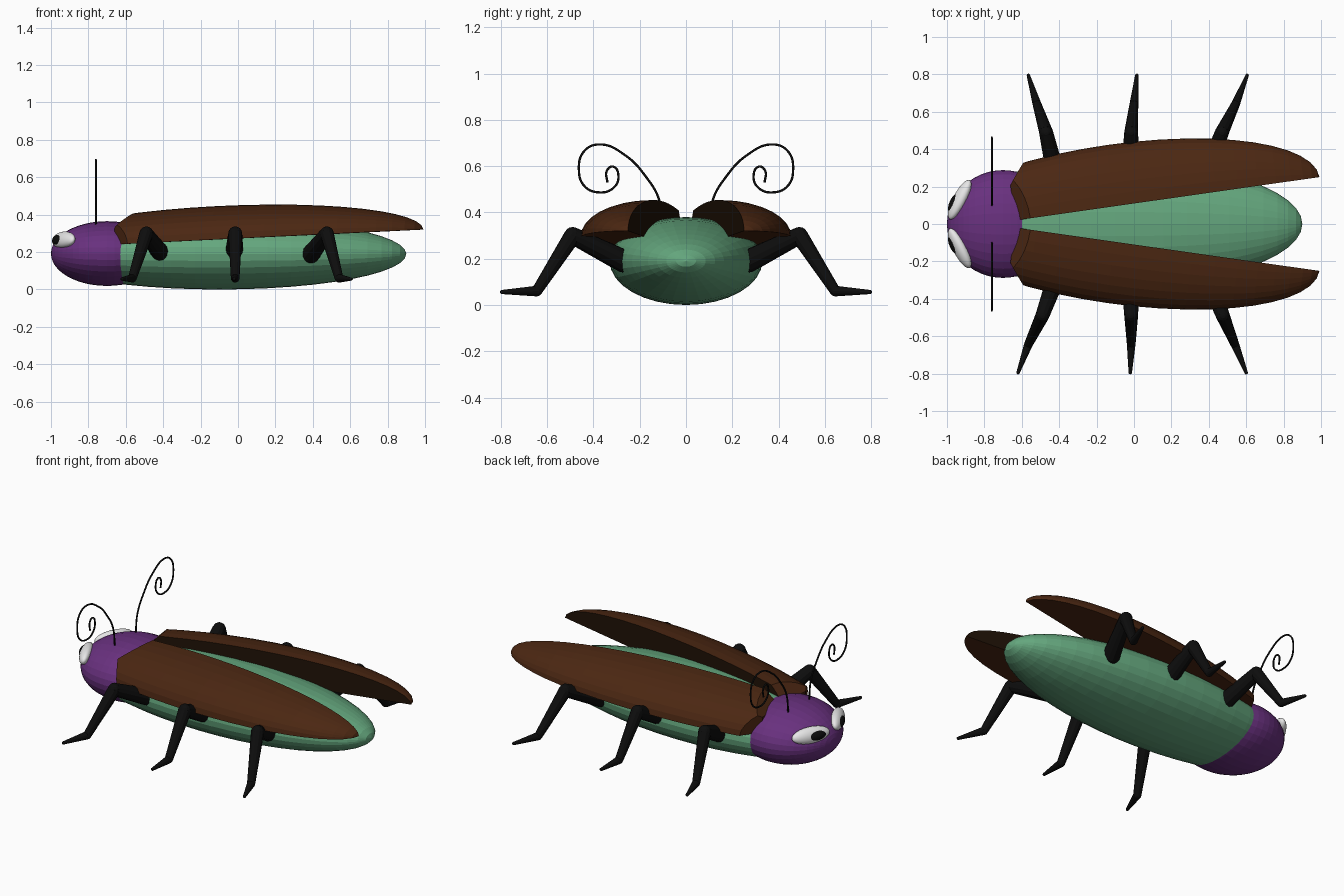
import bpy, bmesh, math
from mathutils import Vector, Matrix

cube = bpy.data.objects.get("Cube")
if cube:
    bpy.data.objects.remove(cube, do_unlink=True)


def material(name, rgb):
    m = bpy.data.materials.new(name)
    m.use_nodes = True
    m.diffuse_color = (*rgb, 1)
    m.node_tree.nodes["Principled BSDF"].inputs["Base Color"].default_value = (*rgb, 1)
    return m


green = material("body green", (0.13, 0.39, 0.21))
purple = material("head purple", (0.14, 0.03, 0.21))
brown = material("wing brown", (0.07, 0.02, 0.006))
dark_brown = material("wing inner brown", (0.014, 0.006, 0.002))
black = material("black", (0.004, 0.004, 0.004))
white = material("eye white", (0.8, 0.8, 0.8))


def finish(bm, name, mats, smooth=False):
    bmesh.ops.recalc_face_normals(bm, faces=bm.faces)
    mesh = bpy.data.meshes.new(name)
    bm.to_mesh(mesh)
    bm.free()
    for m in mats:
        mesh.materials.append(m)
    for p in mesh.polygons:
        p.use_smooth = smooth
    ob = bpy.data.objects.new(name, mesh)
    bpy.context.collection.objects.link(ob)
    return ob


def ellipsoid(size, segments=32, rings=24):
    """Sphere with its poles along x, stretched to the given half sizes."""
    bm = bmesh.new()
    bmesh.ops.create_uvsphere(bm, u_segments=segments, v_segments=rings, radius=1)
    bm.transform(Matrix.Diagonal((*size, 1)) @ Matrix.Rotation(math.pi / 2, 4, "Y"))
    return bm


def cut(bm, point, normal):
    """Remove everything on the normal's side and cap the opening."""
    bmesh.ops.bisect_plane(bm, geom=bm.verts[:] + bm.edges[:] + bm.faces[:], dist=1e-5,
                           plane_co=point, plane_no=normal, clear_outer=True)
    rim = [e for e in bm.edges if e.is_boundary]
    bmesh.ops.edgeloop_fill(bm, edges=rim)


# Long abdomen, its front end hidden in the head
bm = ellipsoid((1.0, 0.33, 0.19))
cut(bm, (-0.62, 0, 0), (-1, 0, 0))
bm.transform(Matrix.Translation((-0.1, 0, 0.19)))
finish(bm, "abdomen", [green])

# Head
bm = ellipsoid((0.3, 0.288, 0.173))
bm.transform(Matrix.Translation((-0.7, 0, 0.192)))
finish(bm, "head", [purple])


# Wing cases: quarter ellipsoids, spread outwards and lifted at the tail
def wing(name, side):
    bm = ellipsoid((1.1, 0.33, 0.18))
    cut(bm, (0, 0, 0), (0, -1, 0))
    cut(bm, (0, 0, 0), (0, 0, -1))
    cut(bm, (-0.54, 0, 0), (-1, 0, 0))
    cut(bm, (-0.54, 0.19, 0), (-0.8, 0.6, 0))
    cut(bm, (-0.54, 0, 0.09), (-0.65, 0, 0.75))
    bmesh.ops.recalc_face_normals(bm, faces=bm.faces)
    bm.normal_update()
    for f in bm.faces:
        f.material_index = int(f.normal.y < -0.98)
    bm.transform(Matrix.Diagonal((1, side, 1, 1))
                 @ Matrix.Translation((-0.63, 0.02, 0.24))
                 @ Matrix.Rotation(math.radians(8.1), 4, "Z")
                 @ Matrix.Rotation(math.radians(-2.8), 4, "Y")
                 @ Matrix.Translation((0.54, 0, 0)))
    finish(bm, name, [brown, dark_brown])


# Eyes: stretched ovals lying on the slope of the head
def eye_part(name, side, center, size, mat):
    bm = ellipsoid(size, 24, 16)
    bm.transform(Matrix.Diagonal((1, side, 1, 1)) @ Matrix.Translation(center)
                 @ Matrix.Rotation(math.radians(-27), 4, "Z")
                 @ Matrix.Rotation(math.radians(25), 4, "Y"))
    finish(bm, name, [mat], True)


# Curled antennae
COIL = [(0.1, 0.34), (0.118, 0.46), (0.17, 0.55), (0.26, 0.645), (0.373, 0.694),
        (0.44, 0.665), (0.463, 0.585), (0.44, 0.515), (0.38, 0.487), (0.315, 0.505),
        (0.292, 0.555), (0.315, 0.598), (0.342, 0.58), (0.34, 0.53)]


def antenna(name, side):
    curve = bpy.data.curves.new(name, "CURVE")
    curve.dimensions = "3D"
    curve.bevel_depth = 0.005
    curve.bevel_resolution = 2
    curve.use_fill_caps = True
    spline = curve.splines.new("BEZIER")
    spline.bezier_points.add(len(COIL) - 1)
    for p, (y, z) in zip(spline.bezier_points, COIL):
        p.co = (-0.76, side * y, z)
        p.handle_left_type = p.handle_right_type = "AUTO"
    curve.materials.append(black)
    bpy.context.collection.objects.link(bpy.data.objects.new(name, curve))


# Legs: tapered limbs with round joints, from hip to knee to ankle to toe
LEG_YZ = [(0.27, 0.19), (0.49, 0.3), (0.645, 0.06), (0.795, 0.056)]
LEG_RADII = [0.05, 0.037, 0.023, 0.009]


def leg(name, side, xs):
    bm = bmesh.new()
    joints = [Vector((x, side * y, z)) for x, (y, z) in zip(xs, LEG_YZ)]
    for p, r in zip(joints, LEG_RADII):
        bmesh.ops.create_uvsphere(bm, u_segments=12, v_segments=8, radius=r,
                                  matrix=Matrix.Translation(p))
    for i in range(len(joints) - 1):
        a, b = joints[i], joints[i + 1]
        turn = (b - a).to_track_quat("Z", "Y").to_matrix().to_4x4()
        bmesh.ops.create_cone(bm, cap_ends=True, segments=12, radius1=LEG_RADII[i],
                              radius2=LEG_RADII[i + 1], depth=(b - a).length,
                              matrix=Matrix.Translation((a + b) / 2) @ turn)
    finish(bm, name, [black])


LEGS = {
    "front": {1: (-0.42, -0.47, -0.52, -0.565), -1: (-0.41, -0.49, -0.565, -0.62)},
    "middle": {1: (-0.02, -0.015, 0.0, 0.015), -1: (-0.02, -0.015, -0.015, -0.02)},
    "rear": {1: (0.39, 0.47, 0.545, 0.605), -1: (0.39, 0.475, 0.54, 0.6)},
}

for label, side in (("left", -1), ("right", 1)):
    wing(label + "_wing_case", side)
    eye_part(label + "_eye", side, (-0.932, 0.13, 0.265), (0.034, 0.118, 0.047), white)
    eye_part(label + "_pupil", side, (-0.958, 0.115, 0.264), (0.026, 0.06, 0.03), black)
    antenna(label + "_antenna", side)
    for place, xs in LEGS.items():
        leg(f"{label}_{place}_leg", side, xs[side])
